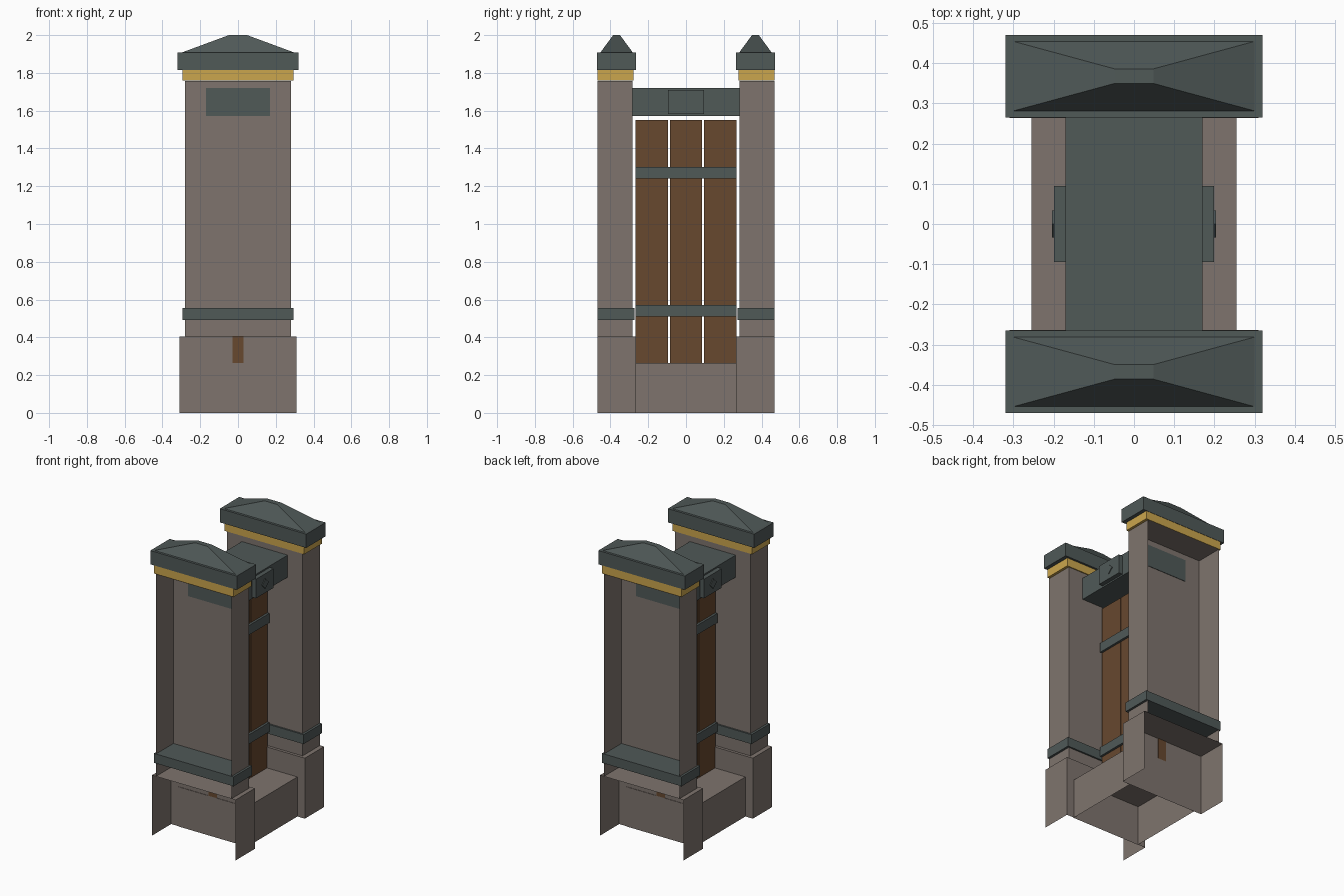
import bpy, bmesh
from mathutils import Vector

cube = bpy.data.objects.get("Cube")
if cube:
    bpy.data.objects.remove(cube, do_unlink=True)


def material(name, rgb):
    m = bpy.data.materials.new(name)
    m.use_nodes = True
    m.diffuse_color = (*rgb, 1)
    m.node_tree.nodes["Principled BSDF"].inputs["Base Color"].default_value = (*rgb, 1)
    return m


STONE = material("warm_grey_stone", (0.21, 0.175, 0.155))
SLATE = material("dark_slate_metal", (0.08, 0.1, 0.097))
GOLD = material("gold_trim", (0.6, 0.38, 0.075))
WOOD = material("brown_wood", (0.135, 0.065, 0.028))


def box(name, x, y, z, mat, open_sides=(), top=None):
    """Box from ranges; open_sides are directions left without a face,
    top is an optional (half x, half y) size that tapers the upper face."""
    bm = bmesh.new()
    bmesh.ops.create_cube(bm, size=1)
    bm.normal_update()
    gone = [f for f in bm.faces if any(f.normal.dot(Vector(d)) > 0.9 for d in open_sides)]
    bmesh.ops.delete(bm, geom=gone, context='FACES')
    mid = [(r[0] + r[1]) / 2 for r in (x, y, z)]
    size = [abs(r[1] - r[0]) for r in (x, y, z)]
    for v in bm.verts:
        upper = v.co.z > 0
        v.co = Vector(m + c * s for m, c, s in zip(mid, v.co, size))
        if top and upper:
            v.co.x = mid[0] + (top[0] if v.co.x > mid[0] else -top[0])
            v.co.y = mid[1] + (top[1] if v.co.y > mid[1] else -top[1])
    mesh = bpy.data.meshes.new(name)
    bm.to_mesh(mesh)
    bm.free()
    mesh.materials.append(mat)
    ob = bpy.data.objects.new(name, mesh)
    bpy.context.collection.objects.link(ob)
    return ob


def both(h):
    return (-h, h)


DOWN = (0, 0, -1)
OUT = 0.468

# Two pillars, hollow towards the outside
for s, side in ((-1, "front"), (1, "back")):
    outward = (0, s, 0)

    def part(name, half_x, inner, z, mat, outer=OUT, **kw):
        return box(f"{side}_{name}", both(half_x), (s * inner, s * outer), z, mat, **kw)

    part("pillar_base", 0.31, 0.264, (0, 0.405), STONE, open_sides=(outward, DOWN))
    part("pillar_shaft", 0.28, 0.283, (0.405, 1.758), STONE, open_sides=(outward, DOWN))
    part("pillar_band", 0.295, 0.272, (0.492, 0.555), SLATE)
    part("gold_trim", 0.295, 0.279, (1.76, 1.815), GOLD)
    part("cap_slab", 0.32, 0.265, (1.815, 1.907), SLATE, outer=0.47)
    part("cap_roof", 0.3, 0.281, (1.907, 2.0), SLATE, outer=0.454, top=(0.048, 0.018))

# Plinth below the door
box("plinth", both(0.255), both(0.267), (0, 0.265), STONE, open_sides=(DOWN,))

# Door planks with narrow gaps
for name, y in (("front", (-0.267, -0.094)), ("middle", both(0.085)), ("back", (0.094, 0.267))):
    box(f"{name}_door_plank", both(0.03), y, (0.265, 1.55), WOOD)

# Metal straps around the door
for name, z in (("lower", (0.51, 0.572)), ("upper", (1.24, 1.303))):
    box(f"{name}_door_strap", both(0.045), both(0.267), z, SLATE)

# Lintel with a plaque and a small diamond boss on each face
box("lintel", both(0.17), both(0.286), (1.572, 1.72), SLATE)
for s, side in ((-1, "right"), (1, "left")):
    box(f"{side}_plaque", (s * 0.17, s * 0.199), both(0.094), (1.582, 1.71), SLATE)
    boss = box(f"{side}_boss", (s * 0.199, s * 0.204), both(0.024), both(0.024), SLATE)
    boss.rotation_euler.x = 0.7854
    boss.location.z = 1.646
